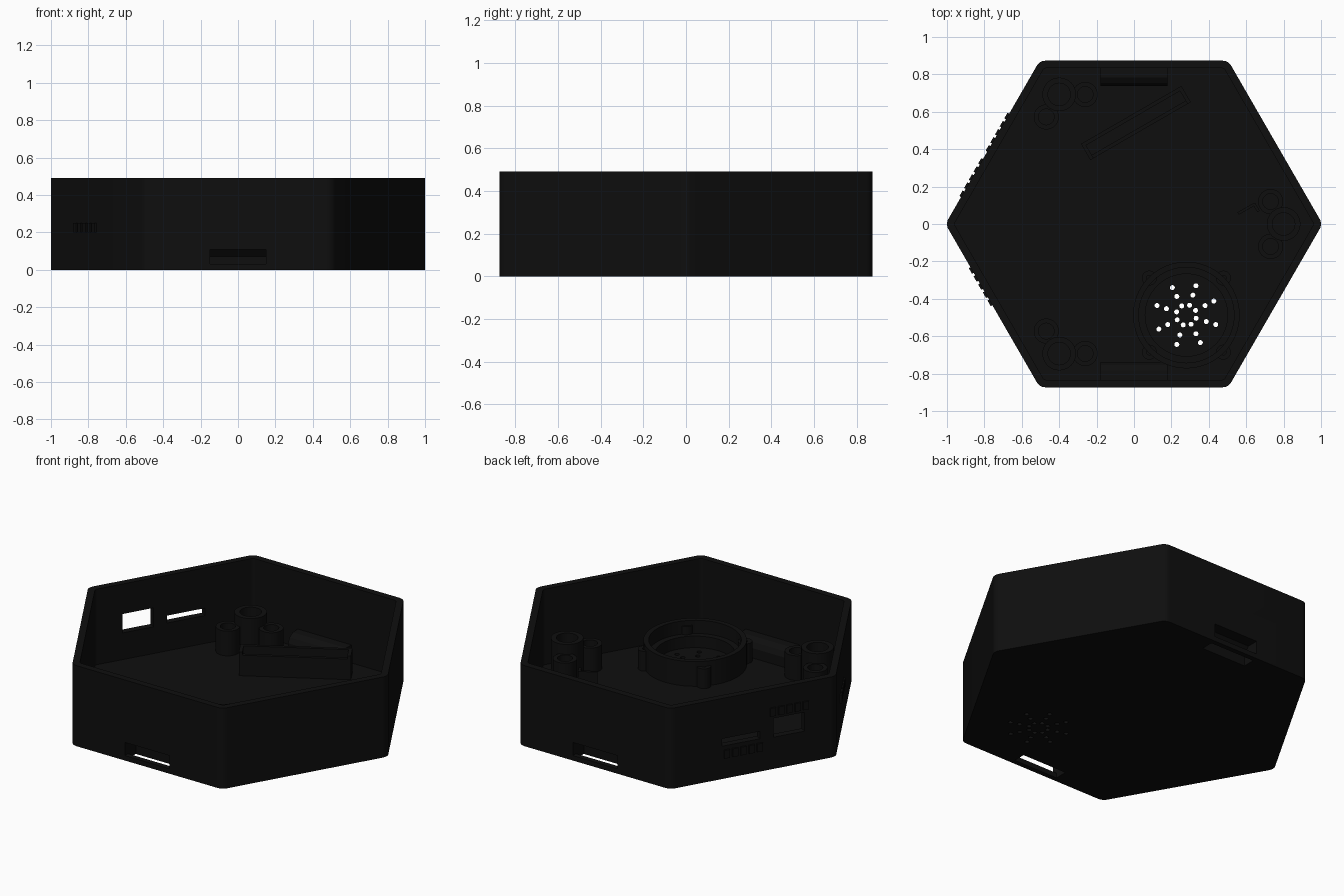
import bpy, bmesh, math
from mathutils import Matrix, Vector

if "Cube" in bpy.data.objects:
    bpy.data.objects.remove(bpy.data.objects["Cube"])

black = bpy.data.materials.new("matte black")
black.diffuse_color = (0.0045, 0.0045, 0.0045, 1)
black.use_nodes = True
black.node_tree.nodes["Principled BSDF"].inputs["Base Color"].default_value = black.diffuse_color

APO, WALL, FLOOR, HEIGHT = 0.873, 0.04, 0.03, 0.49
TAU = math.tau


def finish(name, bm, smooth=True):
    bmesh.ops.recalc_face_normals(bm, faces=bm.faces)
    me = bpy.data.meshes.new(name)
    bm.to_mesh(me)
    bm.free()
    me.materials.append(black)
    ob = bpy.data.objects.new(name, me)
    bpy.context.collection.objects.link(ob)
    if smooth:
        bpy.ops.object.select_all(action='DESELECT')
        ob.select_set(True)
        bpy.context.view_layer.objects.active = ob
        bpy.ops.object.shade_smooth_by_angle(angle=math.radians(30))
    return ob


def cut(ob, cutter):
    bpy.context.view_layer.objects.active = ob
    m = ob.modifiers.new("cut", 'BOOLEAN')
    m.operation, m.solver, m.object = 'DIFFERENCE', 'EXACT', cutter
    bpy.ops.object.modifier_apply(modifier=m.name)


def add_box(bm, centre, size, angle=0.0):
    """Box in a frame turned by angle about z."""
    mat = (Matrix.Rotation(angle, 4, 'Z') @ Matrix.Translation(centre)
           @ Matrix.Diagonal((*size, 1)))
    bmesh.ops.create_cube(bm, size=1, matrix=mat)


def add_cylinder(bm, x, y, z0, z1, r, n=16):
    bmesh.ops.create_cone(bm, cap_ends=True, segments=n, radius1=r, radius2=r, depth=z1 - z0,
                          matrix=Matrix.Translation((x, y, (z0 + z1) / 2)))


def add_tube(bm, x, y, z0, z1, r_out, r_in, n=32):
    """Open ring made from a rectangle swept round."""
    prof = [(r_out, z0), (r_out, z1), (r_in, z1), (r_in, z0)]
    rings = [[bm.verts.new((x + r * math.cos(TAU * i / n), y + r * math.sin(TAU * i / n), z))
              for i in range(n)] for r, z in prof]
    for a, b in zip(rings, rings[1:] + rings[:1]):
        for i in range(n):
            j = (i + 1) % n
            bm.faces.new((a[i], a[j], b[j], b[i]))


def add_extrusion(bm, prof, half, side):
    """Profile of (depth from outer wall, z), drawn along x, on the front (-1) or back (1)."""
    ends = [[bm.verts.new((x, side * (APO - d), z)) for d, z in prof] for x in (-half, half)]
    bm.faces.new(ends[0])
    bm.faces.new(ends[1])
    n = len(prof)
    for i in range(n):
        j = (i + 1) % n
        bm.faces.new((ends[0][i], ends[0][j], ends[1][j], ends[1][i]))


def hexagon(apothem, radius, steps=6):
    pts = []
    c = (apothem - radius) / math.cos(math.pi / 6)
    for k in range(6):
        a = k * TAU / 6
        for s in range(steps + 1):
            b = a + (s / steps - 0.5) * TAU / 6
            pts.append((c * math.cos(a) + radius * math.cos(b),
                        c * math.sin(a) + radius * math.sin(b)))
    return pts


# Hexagonal tray with rounded corners
bm = bmesh.new()
outer, inner = hexagon(APO, 0.052), hexagon(APO - WALL, 0.02)
loops = [[bm.verts.new((x, y, z)) for x, y in pts] for pts, z in
         ((outer, 0), (outer, HEIGHT), (inner, HEIGHT), (inner, FLOOR))]
n = len(outer)
for a, b in zip(loops, loops[1:]):
    for i in range(n):
        j = (i + 1) % n
        bm.faces.new((a[i], a[j], b[j], b[i]))
bm.faces.new(loops[0])
bm.faces.new(loops[-1])
tray = finish("tray", bm, False)

# Housings for the strap slots
housings = []
for side, name in ((-1, "front_strap_housing"), (1, "back_strap_housing")):
    bm = bmesh.new()
    add_extrusion(bm, [(.03, .02), (.03, .14), (.09, .14), (.12, .12), (.135, .09), (.135, .02)],
                  0.18, side)
    housings.append(finish(name, bm, False))

# Cutters: strap tunnels, port windows, speaker holes
SX, SY = 0.28, -0.487
bm = bmesh.new()
for side in (-1, 1):
    add_extrusion(bm, [(-.02, .03), (.03, .03), (.03, -.02), (.105, -.02), (.105, .07),
                       (.07, .11), (-.02, .11)], 0.15, side)
WALL_BL = math.radians(150)
add_box(bm, (APO - .02, .22, .25), (.12, .19, .115), WALL_BL)
add_box(bm, (APO - .02, -.073, .222), (.12, .23, .045), WALL_BL)
for r in (.055, .112, .165):
    for k in range(8):
        a = math.radians(27 + 45 * k)
        add_cylinder(bm, SX + r * math.cos(a), SY + r * math.sin(a), -.02, .06, .0135, 12)
cutter = finish("cutter", bm, False)
for ob in [tray] + housings:
    cut(ob, cutter)
    bpy.ops.object.select_all(action='DESELECT')
    ob.select_set(True)
    bpy.context.view_layer.objects.active = ob
    bpy.ops.object.shade_smooth_by_angle(angle=math.radians(25))
bpy.data.objects.remove(cutter)

# Three clusters of screw and magnet posts
for k in range(3):
    bm = bmesh.new()
    a = k * TAU / 3
    for r, da, top, ro, ri in ((.80, 0, .24, .09, .06), (.74, .163, .18, .067, .042),
                               (.74, -.163, .18, .067, .042)):
        x, y = r * math.cos(a + da), r * math.sin(a + da)
        add_tube(bm, x, y, FLOOR - .005, top, ro, ri)
        add_cylinder(bm, x, y, FLOOR - .005, top - .08, ri + .002, 32)
    finish(f"post_cluster_{k + 1}", bm)

# Speaker seat: outer ring, inner ledge and lugs
bm = bmesh.new()
add_tube(bm, SX, SY, FLOOR - .005, .18, .285, .255, 64)
add_tube(bm, SX, SY, FLOOR - .005, .10, .257, .22, 64)
for k in range(4):
    a = math.radians(45 + 90 * k)
    add_tube(bm, SX + .28 * math.cos(a), SY + .28 * math.sin(a), FLOOR - .005, .15, .04, .015, 20)
finish("speaker_seat", bm)

# Slanted board holder: two rails with end clips
bm = bmesh.new()
ang = math.radians(30)
c = Matrix.Rotation(-ang, 3, 'Z') @ Vector((.01, .54, 0))
for dy, h in ((.04, .17), (-.04, .15)):
    add_box(bm, (c.x, c.y + dy, (FLOOR + h) / 2), (.61, .02, h - FLOOR + .01), ang)
add_box(bm, (c.x, c.y, .055), (.60, .07, .06), ang)
for s in (-1, 1):
    add_box(bm, (c.x + s * .30, c.y, .1), (.02, .10, .15), ang)
finish("board_holder", bm, False)

# Small cable clip beside the right posts
bm = bmesh.new()
add_box(bm, (.56, -.23, .07), (.10, .015, .1), ang)
add_box(bm, (.61, -.25, .07), (.015, .05, .1), ang)
finish("cable_clip", bm, False)

# Raised grip ribs on the left walls
bm = bmesh.new()
for angle, mid, z in ((150, .22, .35), (150, -.06, .15), (210, -.12, .225)):
    for k in range(5):
        add_box(bm, (APO + .002, mid + (k - 2) * .05, z), (.016, .034, .05), math.radians(angle))
finish("grip_ribs", bm, False)
